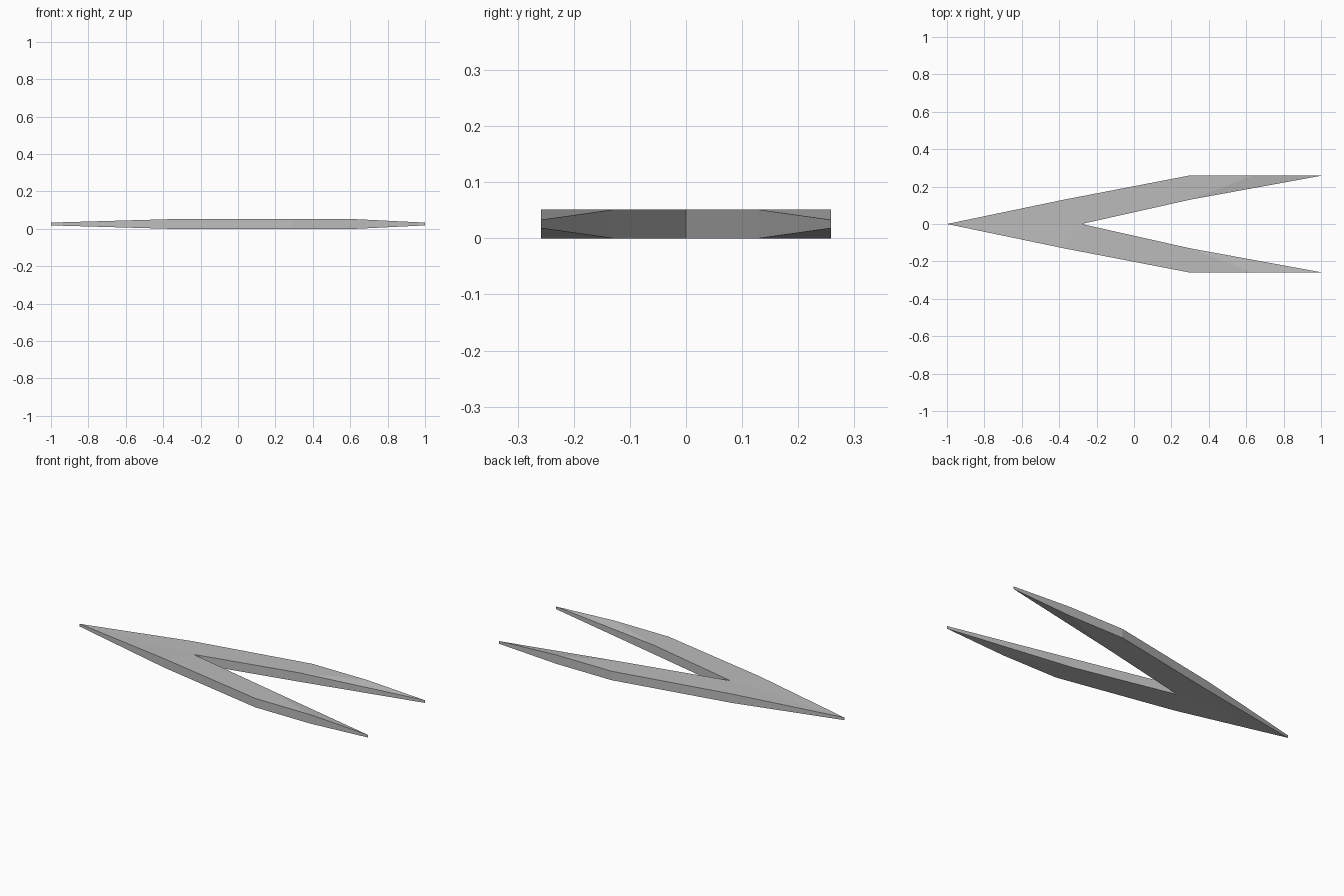
import bpy, bmesh

if "Cube" in bpy.data.objects:
    bpy.data.objects.remove(bpy.data.objects["Cube"])

# Colour
grey = bpy.data.materials.new("plain_grey")
grey.diffuse_color = (0.5, 0.5, 0.5, 1)
grey.use_nodes = True
grey.node_tree.nodes["Principled BSDF"].inputs["Base Color"].default_value = grey.diffuse_color

MID, HALF, THIN = 0.0255, 0.0255, 0.0075

# Half outline, nose round the outer edge to the tip and back to the notch: x, y, half thickness
outline = [
    (-1.0, 0.0, THIN),       # nose
    (-0.375, 0.13, HALF),    # outer edge, end of nose taper
    (0.29, 0.258, HALF),     # shoulder
    (0.635, 0.258, HALF),    # start of tip taper
    (1.0, 0.258, THIN),      # tip
    (0.30, 0.13, HALF),      # inner edge
    (-0.28, 0.0, HALF),      # notch
]
panels = [(0, 1, 6), (1, 2, 5, 6), (2, 3, 5), (3, 4, 5)]

# Upper and lower skins plus the side walls
bm = bmesh.new()
top = [bm.verts.new((x, y, MID + t)) for x, y, t in outline]
bottom = [bm.verts.new((x, y, MID - t)) for x, y, t in outline]
for p in panels:
    bm.faces.new([top[i] for i in p])
    bm.faces.new([bottom[i] for i in p])
for i in range(len(outline) - 1):
    bm.faces.new((top[i], top[i + 1], bottom[i + 1], bottom[i]))

# Mirror to the other arm and weld along the centre line
geom = bm.verts[:] + bm.edges[:] + bm.faces[:]
bmesh.ops.mirror(bm, geom=geom, axis='Y', merge_dist=0.0001)
bmesh.ops.remove_doubles(bm, verts=bm.verts[:], dist=0.0001)
bmesh.ops.recalc_face_normals(bm, faces=bm.faces[:])

mesh = bpy.data.meshes.new("swept_wing")
bm.to_mesh(mesh)
bm.free()
mesh.materials.append(grey)
wing = bpy.data.objects.new("swept_wing", mesh)
bpy.context.collection.objects.link(wing)
